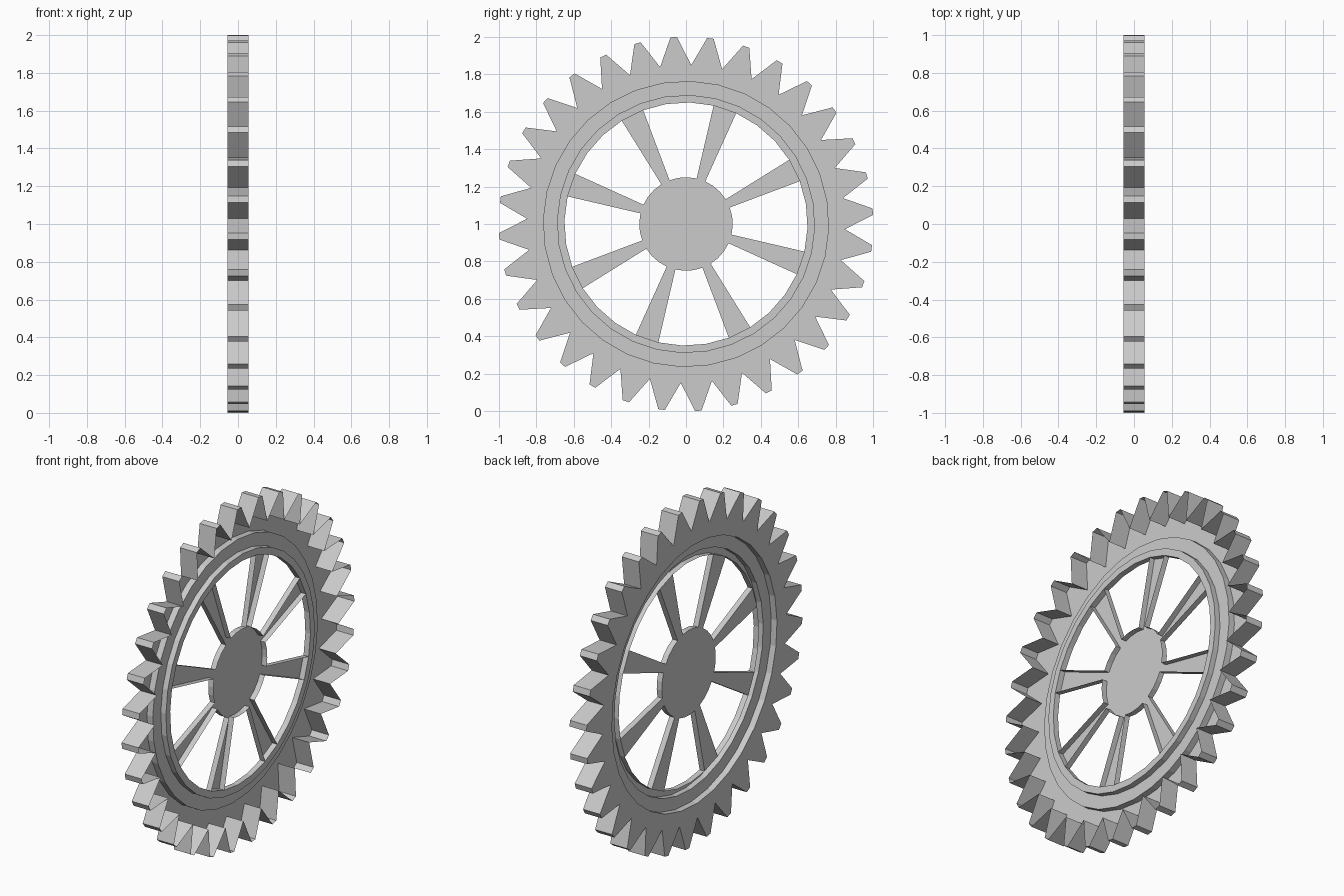
import bpy, bmesh, math

if "Cube" in bpy.data.objects:
    bpy.data.objects.remove(bpy.data.objects["Cube"])

N = 32                                # teeth, also sides of every circle
STEP = 2 * math.pi / N
START = math.radians(1.875)           # angle of the first tooth gap
HALF = 0.055                          # half thickness of the toothed band
BACK, FRONT = -0.018, 0.015           # x of the thin inner shell


def point(r, k, x):
    """Point on the wheel: radius, (fractional) sector number, x."""
    a = START + k * STEP
    return (x, r * math.sin(a), 1 + r * math.cos(a))


def face(bm, corners):
    """Face from (radius, sector, x) corners."""
    bm.faces.new([bm.verts.new(point(*c)) for c in corners])


def wall(bm, a, b, x0, x1):
    """Straight wall between two (radius, sector) points."""
    face(bm, [(*a, x0), (*b, x0), (*b, x1), (*a, x1)])


def finish(bm, name):
    bmesh.ops.remove_doubles(bm, verts=bm.verts, dist=1e-5)
    bmesh.ops.recalc_face_normals(bm, faces=bm.faces)
    mesh = bpy.data.meshes.new(name)
    bm.to_mesh(mesh)
    bm.free()
    obj = bpy.data.objects.new(name, mesh)
    bpy.context.collection.objects.link(obj)
    return obj


# Toothed rim: a shell open towards +x, stepped inwards to the hole
profile = [(0.85, -HALF), (0.765, -HALF), (0.765, BACK), (0.69, BACK),
           (0.69, FRONT), (0.65, FRONT), (0.65, BACK)]
bm = bmesh.new()
for k in range(N):
    for (r0, x0), (r1, x1) in zip(profile, profile[1:]):
        face(bm, [(r0, k, x0), (r1, k, x1), (r1, k + 1, x1), (r0, k + 1, x0)])
    tooth = [(0.85, k), (1.001, k + 0.41), (1.001, k + 0.59), (0.85, k + 1)]
    face(bm, [(r, s, -HALF) for r, s in tooth])
    for a, b in zip(tooth, tooth[1:]):
        wall(bm, a, b, -HALF, HALF)
finish(bm, "toothed_rim")

# Hub and spokes: back plate with side walls, open towards +x
bm = bmesh.new()
face(bm, [(0.25, k, BACK) for k in range(N)])
for k in range(N):
    if k % 4 == 1:                    # one sector in four carries a spoke
        face(bm, [(0.25, k, BACK), (0.65, k, BACK),
                  (0.65, k + 1, BACK), (0.25, k + 1, BACK)])
        for s in (k, k + 1):
            wall(bm, (0.25, s), (0.65, s), BACK, FRONT)
    else:
        wall(bm, (0.25, k), (0.25, k + 1), BACK, FRONT)
finish(bm, "hub_and_spokes")
